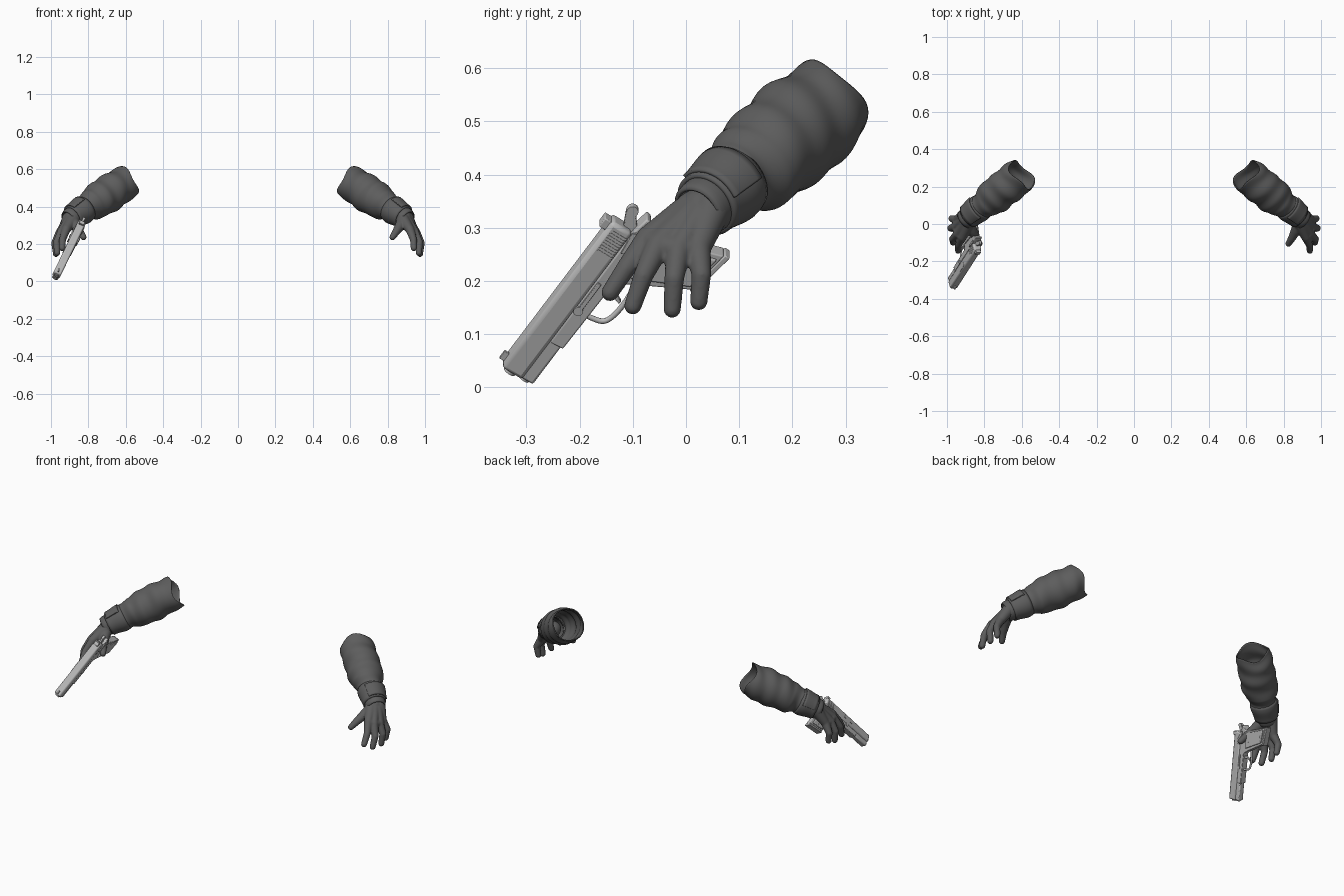
import bpy, bmesh, math
from mathutils import Vector, Matrix

cube = bpy.data.objects.get("Cube")
if cube:
    bpy.data.objects.remove(cube)


def material(name, value):
    m = bpy.data.materials.new(name)
    m.use_nodes = True
    col = (value, value, value, 1)
    m.diffuse_color = col
    m.node_tree.nodes["Principled BSDF"].inputs["Base Color"].default_value = col
    return m


cloth = material("dark grey cloth", 0.11)
steel = material("light grey steel", 0.5)


def finish(name, bm, mat, angle=40):
    bmesh.ops.recalc_face_normals(bm, faces=bm.faces)
    for f in bm.faces:
        f.smooth = True
    mesh = bpy.data.meshes.new(name)
    bm.to_mesh(mesh)
    bm.free()
    mesh.set_sharp_from_angle(angle=math.radians(angle))
    mesh.materials.append(mat)
    ob = bpy.data.objects.new(name, mesh)
    bpy.context.collection.objects.link(ob)
    return ob


def mirror(ob):
    ob.modifiers.new("both_arms", "MIRROR").use_mirror_merge = False


# ---- Sleeves: lofted rings along the forearm, mirrored to both arms ----
elbow, wrist = Vector((0.60, 0.265, 0.53)), Vector((0.885, 0.038, 0.343))
axis = (wrist - elbow).normalized()
side = axis.cross(Vector((0, 0, 1))).normalized()
up = side.cross(axis)


def radius_at(t, keys):
    for (t0, r0), (t1, r1) in zip(keys, keys[1:]):
        if t <= t1:
            k = (t - t0) / (t1 - t0)
            return r0 + (r1 - r0) * k * k * (3 - 2 * k)
    return keys[-1][1]


def loft(name, keys, rings, wrinkle, thick, start=0, sweep=360, segs=48):
    bm = bmesh.new()
    closed = sweep == 360
    rows = []
    for i in range(rings + 1):
        t = keys[0][0] + (keys[-1][0] - keys[0][0]) * i / rings
        row = []
        for j in range(segs if closed else segs + 1):
            a = math.radians(start + sweep * j / segs)
            fold = math.sin(t * 26 + 1.6 * math.sin(a + 0.6)) + 0.6 * math.sin(t * 15 - 2 * a)
            r = radius_at(t, keys) * (1 + wrinkle * fold)
            ragged = 0.012 * math.sin(3 * a + 1) * max(0, 1 - 5 * t) * (wrinkle > 0)
            p = elbow.lerp(wrist, t) + axis * ragged
            row.append(bm.verts.new(p + (side * math.cos(a) + up * math.sin(a)) * r))
        rows.append(row)
    for r0, r1 in zip(rows, rows[1:]):
        n = len(r0)
        for j in range(n if closed else n - 1):
            k = (j + 1) % n
            bm.faces.new((r0[j], r0[k], r1[k], r1[j]))
    ob = finish(name, bm, cloth, 50)
    sol = ob.modifiers.new("thickness", "SOLIDIFY")
    sol.thickness, sol.offset = thick, -1
    mirror(ob)
    return ob


loft("sleeve", [(0, 0.09), (0.2, 0.098), (0.45, 0.097), (0.62, 0.088), (0.74, 0.07), (0.82, 0.066)],
     56, 0.035, 0.006)
loft("cuff", [(0.75, 0.071), (0.8, 0.074), (1.0, 0.064)], 8, 0.008, 0.012)
loft("cuff_strap", [(0.79, 0.08), (0.98, 0.071)], 6, 0, 0.009, 55, 115)
loft("glove_hem", [(0.95, 0.052), (1.0, 0.057), (1.05, 0.056), (1.08, 0.05)], 6, 0, 0.006)


# ---- Gloved hands: tapered capsules blended into one skin ----
def capsules(bm, chain):
    for i, (p, r) in enumerate(chain):
        p = Vector(p)
        bmesh.ops.create_icosphere(bm, subdivisions=3, radius=r, matrix=Matrix.Translation(p))
        if i:
            q, rq = Vector(chain[i - 1][0]), chain[i - 1][1]
            d = p - q
            mat = Matrix.Translation((p + q) / 2) @ d.to_track_quat("Z", "Y").to_matrix().to_4x4()
            bmesh.ops.create_cone(bm, cap_ends=True, segments=20, radius1=rq, radius2=r,
                                  depth=d.length, matrix=mat)


fingers = [
    [(0.918, -0.07, 0.28), (0.938, -0.112, 0.225), (0.94, -0.143, 0.178)],
    [(0.942, -0.052, 0.268), (0.97, -0.08, 0.21), (0.967, -0.1, 0.153)],
    [(0.952, -0.014, 0.26), (0.98, -0.022, 0.205), (0.973, -0.026, 0.147)],
    [(0.945, 0.023, 0.262), (0.974, 0.029, 0.212), (0.967, 0.024, 0.161)],
]
bm = bmesh.new()
heel = Vector((0.89, 0.03, 0.335))
for i, joints in enumerate(fingers):
    root = heel + side * (0.018 - 0.014 * i)
    capsules(bm, [(root, 0.036), (joints[0], 0.024), (joints[1], 0.0185), (joints[2], 0.0165)])
for a, b in zip(fingers, fingers[1:]):
    capsules(bm, [(a[0], 0.022), (b[0], 0.022)])
capsules(bm, [(heel - axis * 0.08, 0.045), (heel, 0.04)])
capsules(bm, [(heel, 0.036), (Vector((0.865, -0.035, 0.295)), 0.027),
              ((0.845, -0.075, 0.265), 0.021), ((0.826, -0.105, 0.236), 0.0165)])
hand = finish("gloved_hand", bm, cloth)
rem = hand.modifiers.new("blend", "REMESH")
rem.mode, rem.voxel_size, rem.use_smooth_shade = "VOXEL", 0.004, True
smooth = hand.modifiers.new("soften", "SMOOTH")
smooth.factor, smooth.iterations = 0.5, 5
mirror(hand)

# ---- Pistol: profiles in (along barrel, downward, sideways) space ----
along = Vector((0.36, 0.56, 0.74)).normalized()
flank = Vector((0.9, 0, -0.437)).normalized()
down = along.cross(flank).normalized()
gun = Matrix((along, down, -flank)).transposed().to_4x4()
gun.translation = (-0.965, -0.347, 0.045)


def prism(name, profile, half, bevel=0.002, offset=0.0):
    bm = bmesh.new()
    face = bm.faces.new([bm.verts.new((a, b, offset - half)) for a, b in profile])
    ext = bmesh.ops.extrude_face_region(bm, geom=[face])
    bmesh.ops.translate(bm, vec=(0, 0, 2 * half),
                        verts=[v for v in ext["geom"] if isinstance(v, bmesh.types.BMVert)])
    ob = finish(name, bm, steel, 35)
    ob.matrix_world = gun
    if bevel:
        m = ob.modifiers.new("edges", "BEVEL")
        m.width, m.segments, m.limit_method = bevel, 2, "ANGLE"
    return ob


def block(name, a0, a1, b0, b1, half, bevel=0.002, offset=0.0):
    return prism(name, [(a0, b0), (a1, b0), (a1, b1), (a0, b1)], half, bevel, offset)


def rod(name, p, q, r, depth_axis="Z"):
    bm = bmesh.new()
    p, q = Vector(p), Vector(q)
    mat = Matrix.Translation((p + q) / 2) @ (q - p).to_track_quat("Z", "Y").to_matrix().to_4x4()
    bmesh.ops.create_cone(bm, cap_ends=True, segments=24, radius1=r, radius2=r,
                          depth=(q - p).length, matrix=mat)
    finish(name, bm, steel).matrix_world = gun


block("slide", 0, 0.37, 0, 0.047, 0.0215, 0.008)
block("slide_nose", 0.002, 0.1, 0.04, 0.07, 0.017, 0.005)
rod("barrel", (-0.006, 0.022, 0), (0.05, 0.022, 0), 0.0125)
rod("recoil_plug", (-0.003, 0.053, 0), (0.05, 0.053, 0), 0.011)
block("front_sight", 0.008, 0.026, -0.01, 0.004, 0.004, 0.001)
block("rear_sight", 0.345, 0.366, -0.013, 0.004, 0.014, 0.002)
block("ejection_port", 0.15, 0.215, 0.006, 0.026, 0.001, 0, 0.0215)
for i in range(9):
    for s in (-1, 1):
        block("slide_serration", 0.305 + i * 0.006, 0.308 + i * 0.006, 0.01, 0.044, 0.001, 0, s * 0.0215)

# Frame, grip and its attachments
prism("frame", [(0.095, 0.046), (0.375, 0.046), (0.41, 0.052), (0.408, 0.062), (0.388, 0.078),
                (0.4, 0.13), (0.428, 0.215), (0.335, 0.204), (0.278, 0.1), (0.262, 0.077),
                (0.097, 0.074)], 0.0195, 0.003)
prism("magazine_base", [(0.331, 0.203), (0.43, 0.216), (0.43, 0.227), (0.33, 0.213)], 0.018)
for s in (-1, 1):
    prism("grip_panel", [(0.292, 0.093), (0.378, 0.085), (0.392, 0.135), (0.417, 0.207),
                         (0.342, 0.198)], 0.005, 0.004, s * 0.023)
    for a, b in ((0.33, 0.108), (0.375, 0.19)):
        rod("grip_screw", (a, b, s * 0.026), (a, b, s * 0.0295), 0.005)
    prism("safety_lever", [(0.325, 0.05), (0.372, 0.044), (0.38, 0.058), (0.33, 0.058)],
          0.003, 0.001, s * 0.022)
rod("slide_stop_pin", (0.18, 0.052, -0.024), (0.18, 0.052, 0.024), 0.009)
block("slide_stop", 0.18, 0.25, 0.049, 0.057, 0.003, 0.001, -0.021)

# Trigger guard as a swept bar
curve = bpy.data.curves.new("trigger_guard", "CURVE")
curve.dimensions, curve.bevel_depth, curve.bevel_resolution = "3D", 0.0055, 2
spline = curve.splines.new("NURBS")
path = [(0.172, 0.07), (0.174, 0.09), (0.18, 0.112), (0.205, 0.12), (0.25, 0.121), (0.284, 0.115)]
spline.points.add(len(path) - 1)
for pt, (a, b) in zip(spline.points, path):
    pt.co = (a, b, 0, 1)
spline.use_endpoint_u, spline.order_u = True, 3
curve.materials.append(steel)
guard = bpy.data.objects.new("trigger_guard", curve)
bpy.context.collection.objects.link(guard)
guard.matrix_world = gun
prism("trigger", [(0.232, 0.073), (0.25, 0.073), (0.247, 0.09), (0.235, 0.112), (0.229, 0.111),
                  (0.236, 0.09)], 0.006, 0.001)

# Hammer spur with ring
prism("hammer", [(0.362, 0.05), (0.378, 0.052), (0.405, 0.03), (0.412, 0.018), (0.4, 0.012),
                 (0.366, 0.028)], 0.006, 0.002)
rod("hammer_ring", (0.403, 0.024, -0.007), (0.403, 0.024, 0.007), 0.011)
